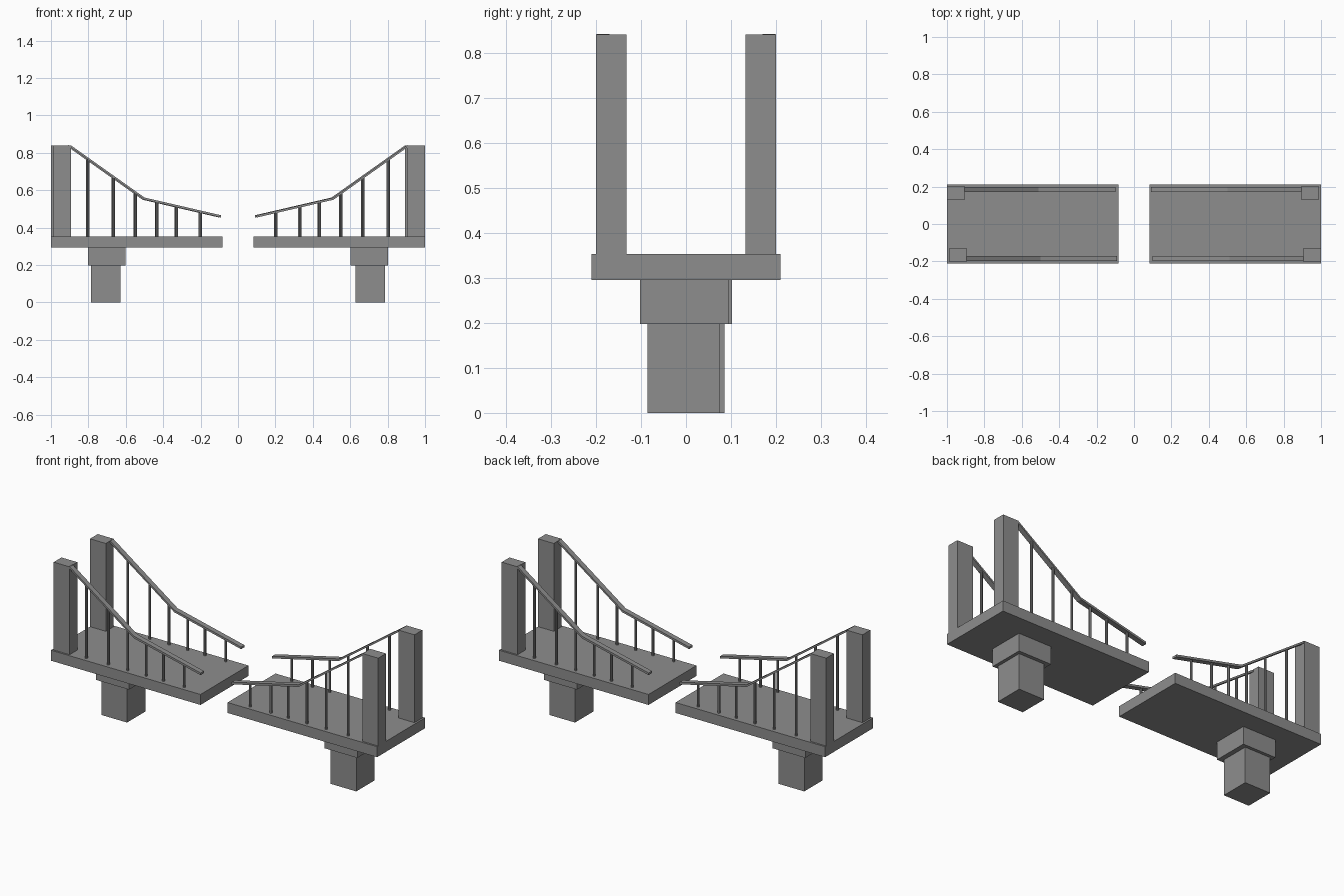
import bpy
import bmesh
from mathutils import Vector

if "Cube" in bpy.data.objects:
    bpy.data.objects.remove(bpy.data.objects["Cube"], do_unlink=True)

# One stone grey for the whole bridge
grey = bpy.data.materials.new("stone_grey")
grey.use_nodes = True
colour = (0.27, 0.27, 0.27, 1)
grey.diffuse_color = colour
grey.node_tree.nodes["Principled BSDF"].inputs["Base Color"].default_value = colour


def finish(name, bm):
    bmesh.ops.recalc_face_normals(bm, faces=bm.faces)
    mesh = bpy.data.meshes.new(name)
    bm.to_mesh(mesh)
    bm.free()
    mesh.materials.append(grey)
    obj = bpy.data.objects.new(name, mesh)
    bpy.context.collection.objects.link(obj)
    return obj


def prism(name, profile, y0, y1):
    """Extrude an x-z profile along y."""
    bm = bmesh.new()
    face = bm.faces.new([bm.verts.new((x, y0, z)) for x, z in profile])
    ext = bmesh.ops.extrude_face_region(bm, geom=[face])
    moved = [v for v in ext["geom"] if isinstance(v, bmesh.types.BMVert)]
    bmesh.ops.translate(bm, verts=moved, vec=Vector((0, y1 - y0, 0)))
    return finish(name, bm)


def box(name, x, y, z):
    profile = [(x[0], z[0]), (x[1], z[0]), (x[1], z[1]), (x[0], z[1])]
    return prism(name, profile, y[0], y[1])


def post(name, x, y, z0, z1, radius=0.007):
    bm = bmesh.new()
    bmesh.ops.create_cone(bm, cap_ends=True, segments=8, radius1=radius,
                          radius2=radius, depth=z1 - z0)
    bmesh.ops.translate(bm, verts=bm.verts, vec=Vector((x, y, (z0 + z1) / 2)))
    return finish(name, bm)


DECK_TOP = 0.353
CABLE = [(0.1, 0.46), (0.51, 0.555), (0.905, 0.835)]
THICK = 0.012


def cable_height(x):
    a, b = CABLE[:2] if x < CABLE[1][0] else CABLE[1:]
    return a[1] + (b[1] - a[1]) * (x - a[0]) / (b[0] - a[0])


def build_half(side):
    """One half of the broken span, on the +x side."""
    parts = [
        box(side + "_pier", (0.628, 0.785), (-0.085, 0.075), (0, 0.2)),
        box(side + "_pier_cap", (0.602, 0.803), (-0.102, 0.095), (0.197, 0.297)),
        box(side + "_deck", (0.083, 1), (-0.21, 0.21), (0.295, DECK_TOP)),
    ]
    # Towers, sloping rails and hangers on the front and back edges
    for edge, sign, shift in (("front", -1, 0), ("back", 1, -0.01)):
        name = f"{side}_{edge}_"
        parts.append(box(name + "tower", (0.903 + shift, 1 + shift),
                         sorted((sign * 0.132, sign * 0.2)), (DECK_TOP, 0.84)))
        rail = [(x + shift, z - THICK / 2) for x, z in CABLE]
        rail += [(x + shift, z + THICK / 2) for x, z in reversed(CABLE)]
        parts.append(prism(name + "rail", rail, sign * 0.17, sign * 0.199))
        for i, x in enumerate((0.205, 0.332, 0.438, 0.552, 0.67, 0.805)):
            parts.append(post(f"{name}hanger_{i + 1}", x + shift / 2, sign * 0.185,
                              DECK_TOP, cable_height(x - shift / 2)))
    return parts


build_half("left")

# The other half is the same piece turned half a circle
for part in build_half("right"):
    for v in part.data.vertices:
        v.co.x, v.co.y = -v.co.x, -v.co.y
